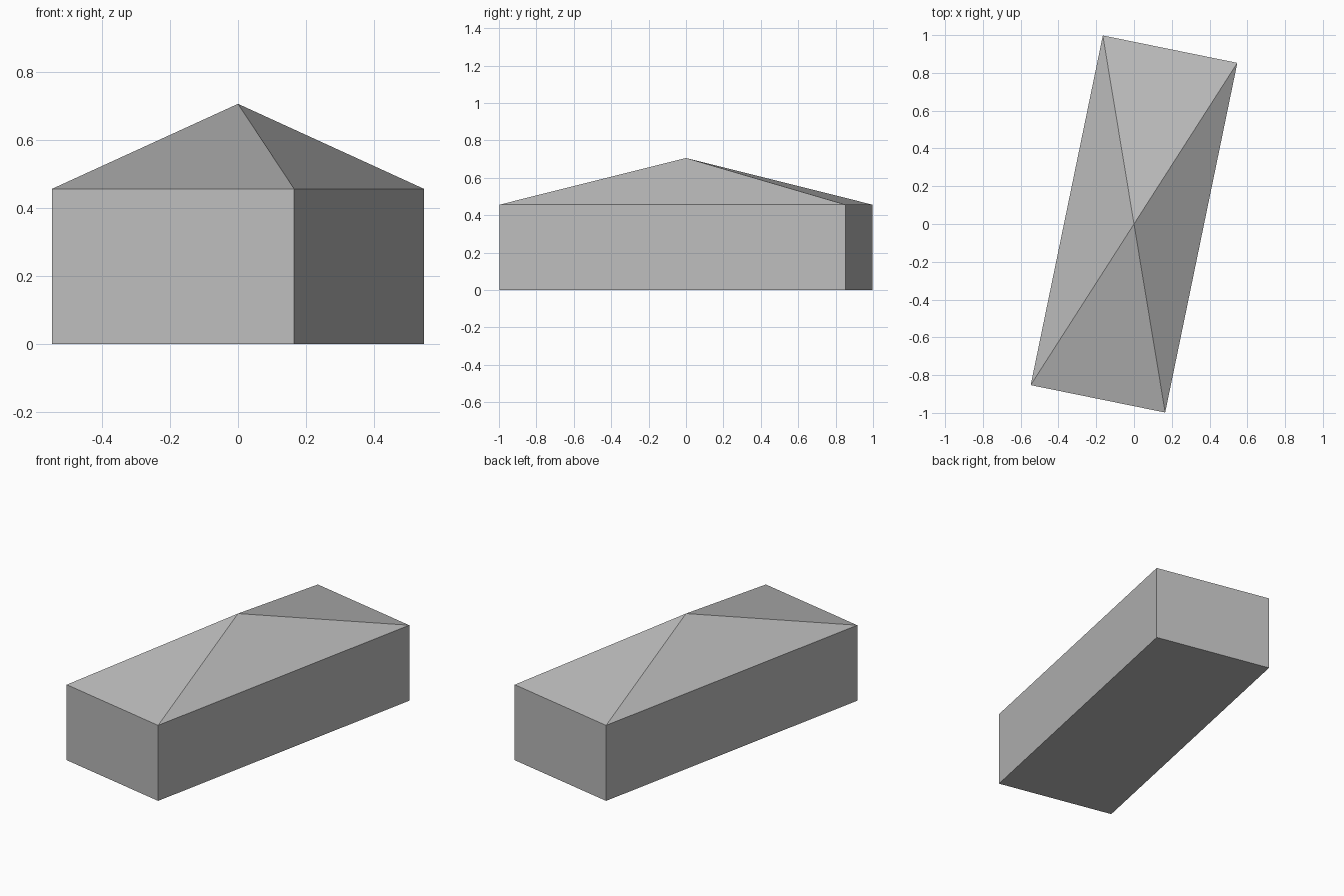
import bpy
import bmesh
from mathutils import Vector

cube = bpy.data.objects.get("Cube")
if cube:
    bpy.data.objects.remove(cube, do_unlink=True)

EAVE, APEX = 0.456, 0.706

# Single plain grey
grey = bpy.data.materials.new("plain grey")
grey.use_nodes = True
colour = (0.5, 0.5, 0.5, 1.0)
grey.diffuse_color = colour
grey.node_tree.nodes["Principled BSDF"].inputs["Base Color"].default_value = colour

# Rotated rectangular footprint, counter-clockwise
half = [Vector((0.165, -0.998, 0)), Vector((0.547, 0.853, 0))]
footprint = half + [-p for p in half]

# Walls: footprint raised to the eaves
bm = bmesh.new()
base = bm.faces.new([bm.verts.new(p) for p in footprint])
raised = bmesh.ops.extrude_face_region(bm, geom=[base], use_keep_orig=True)["geom"]
bmesh.ops.translate(bm, verts=[v for v in raised if isinstance(v, bmesh.types.BMVert)],
                    vec=(0, 0, EAVE))

# Hipped roof: top face poked up to a single peak
top = [f for f in raised if isinstance(f, bmesh.types.BMFace)]
peak = bmesh.ops.poke(bm, faces=top)["verts"][0]
peak.co = (0, 0, APEX)
bmesh.ops.recalc_face_normals(bm, faces=bm.faces[:])

mesh = bpy.data.meshes.new("building")
bm.to_mesh(mesh)
bm.free()
mesh.materials.append(grey)
bpy.context.collection.objects.link(bpy.data.objects.new("building", mesh))
